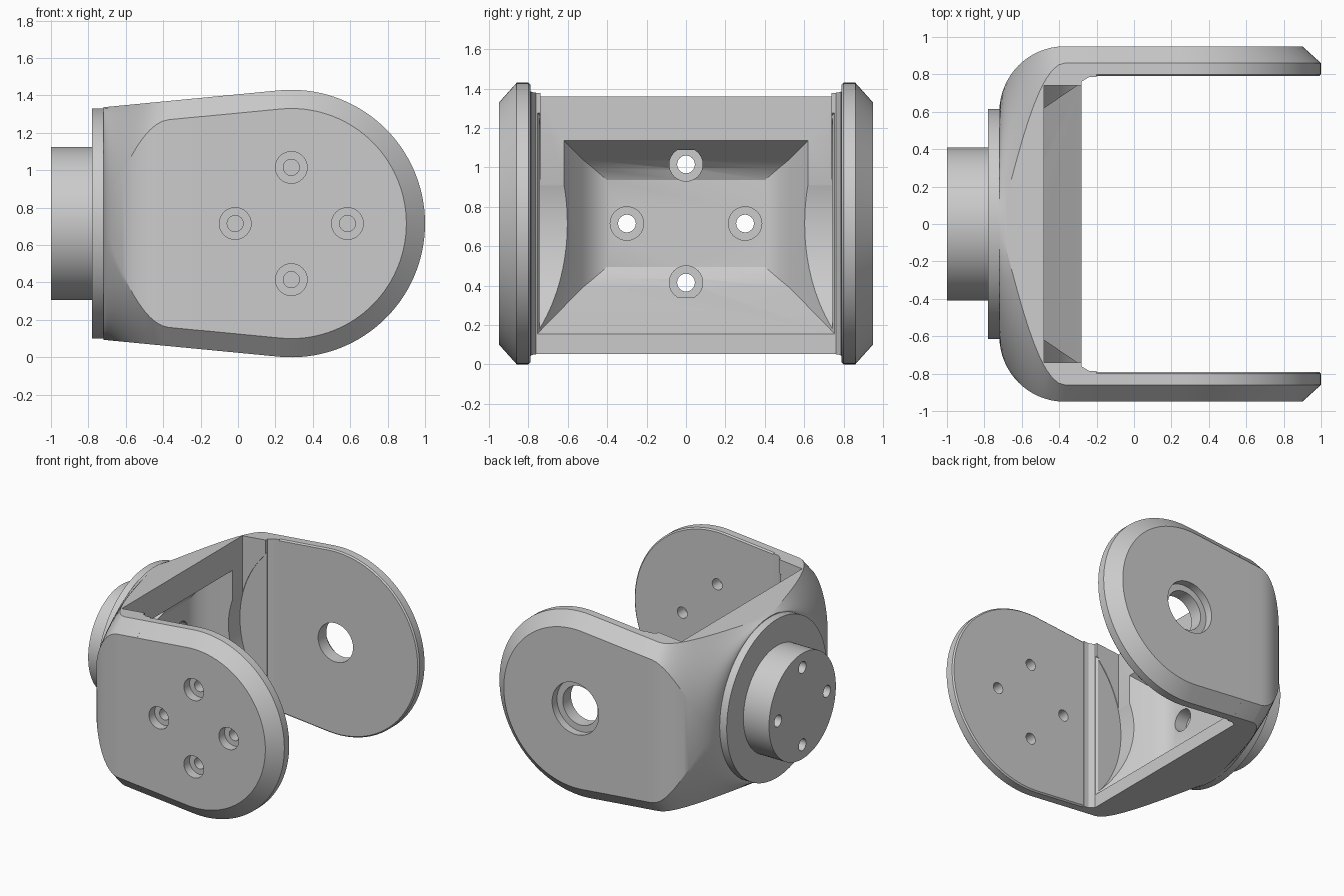
import bpy, bmesh
from math import sin, cos, tan, pi, radians, sqrt

if "Cube" in bpy.data.objects:
    bpy.data.objects.remove(bpy.data.objects["Cube"])

Z = 0.715      # height of the main axis
CX = 0.285     # pivot centre of the arms
R = 0.715      # arm end radius
TAPER = radians(5.5)
SEAM = -0.2    # where the arms leave the body


def loft(name, rings):
    """Closed solid through rings that share a point count."""
    bm = bmesh.new()
    vs = [[bm.verts.new(p) for p in ring] for ring in rings]
    n = len(vs[0])
    for a, b in zip(vs, vs[1:]):
        for i in range(n):
            bm.faces.new((a[i], a[(i + 1) % n], b[(i + 1) % n], b[i]))
    bm.faces.new(vs[0])
    bm.faces.new(vs[-1])
    bmesh.ops.recalc_face_normals(bm, faces=bm.faces)
    me = bpy.data.meshes.new(name)
    bm.to_mesh(me)
    bm.free()
    ob = bpy.data.objects.new(name, me)
    bpy.context.collection.objects.link(ob)
    return ob


def turned(name, axis, u, v, steps, n=64):
    """Solid of revolution along x or y; steps are (position, radius)."""
    rings = []
    for d, r in steps:
        pts = [(u + r * cos(2 * pi * i / n), v + r * sin(2 * pi * i / n)) for i in range(n)]
        rings.append([(d, p, q) if axis == 'x' else (p, d, q) for p, q in pts])
    return loft(name, rings)


def rect_loft(name, sections):
    """Sections are (x, half width, bottom, top)."""
    return loft(name, [[(x, -h, a), (x, h, a), (x, h, b), (x, -h, b)]
                       for x, h, a, b in sections])


def cut(ob, cutter):
    mod = ob.modifiers.new("cut", 'BOOLEAN')
    mod.operation = 'DIFFERENCE'
    mod.solver = 'EXACT'
    mod.object = cutter
    bpy.context.view_layer.objects.active = ob
    bpy.ops.object.modifier_apply(modifier=mod.name)


def drop(cutter):
    bpy.data.objects.remove(cutter, do_unlink=True)


def half_height(x, r=R):
    return r / cos(TAPER) - tan(TAPER) * (CX - x)


# Body: round at the flange, growing into the wide chamfered yoke
def body_ring(x, hy, k, n=12):
    hz = half_height(x)
    ry = 0.09 + (hy - 0.09) * k
    rz = 0.10 + (hz - 0.10) * k
    quarter = []
    for i in range(n + 1):
        a = pi / 2 * i / n
        f = i / n
        c = cos(a) * k + (1 - f) * (1 - k)
        s = sin(a) * k + f * (1 - k)
        quarter.append((hy - ry * (1 - c) + 1e-4, hz - rz * (1 - s) + 1e-4))
    flip = quarter[::-1]
    pts = quarter + [(-y, z) for y, z in flip] + [(-y, -z) for y, z in quarter] + [(y, -z) for y, z in flip]
    return [(x, y, Z + z) for y, z in pts]


rings = []
for i in range(17):
    a = pi / 2 * i / 16
    k = min(cos(a) ** 2, 0.97)
    rings.append(body_ring(-0.37 - 0.35 * cos(a), 0.60 + 0.35 * sin(a), k))
rings.append(body_ring(SEAM, 0.95, 0))
body = loft("yoke_body", rings)

# Mounting flange and stub
stub = turned("flange_and_stub", 'x', 0, Z,
              [(-1, 0.41), (-0.78, 0.41), (-0.78, 0.615), (-0.72, 0.615)], 96)

# Tapered pocket, open mouth, clearance for the swinging part and top relief
cutters = [
    rect_loft("mouth_cutter", [(-0.28, 0.762, -1, 3), (-0.24, 0.785, -1, 3), (-0.1, 0.79, -1, 3)]),
    rect_loft("pocket_cutter", [(x, h, Z - v, Z + v) for x, h, v in
              [(-0.70, 0.40, 0.22), (-0.67, 0.47, 0.28), (-0.62, 0.525, 0.325),
               (-0.27, 0.762, 0.567)]]),
    turned("clearance_cutter", 'y', CX, Z, [(-0.745, 0.79), (0.745, 0.79)], 128),
    rect_loft("top_relief_cutter", [(-0.48, 0.74, 0.9, 2), (-0.25, 0.74, 0.9, 2)]),
]
for c in cutters:
    cut(body, c)
    drop(c)

# Counterbored bolt holes through the stub
BOLTS = [(0.3, 0), (-0.3, 0), (0, 0.3), (0, -0.3)]
for u, v in BOLTS:
    c = turned("bolt_cutter", 'x', u, Z + v,
               [(-1.1, 0.045), (-0.80, 0.045), (-0.80, 0.085), (-0.55, 0.085)], 32)
    cut(body, c)
    cut(stub, c)
    drop(c)


# Arms: tapered plates with a round end and an outer chamfer
def arm_ring(y, r, n=64):
    h = half_height(SEAM, r)
    pts = [(SEAM, -h)]
    span = pi / 2 + TAPER
    for i in range(n + 1):
        a = -span + 2 * span * i / n
        pts.append((CX + r * cos(a), r * sin(a)))
    pts.append((SEAM, h))
    return [(x, y, Z + z) for x, z in pts]


def arm(name, side):
    return loft(name, [arm_ring(side * y, r) for y, r in
                       [(0.79, R - 0.01), (0.80, R), (0.86, R), (0.95, R - 0.10)]])


front_arm = arm("front_arm", -1)
back_arm = arm("back_arm", 1)

# Four small counterbored holes in front, one large bearing seat at the back
for u, v in BOLTS:
    c = turned("arm_bolt_cutter", 'y', CX + u, Z + v,
               [(-1.1, 0.085), (-0.88, 0.085), (-0.88, 0.043), (-0.7, 0.043)], 32)
    cut(front_arm, c)
    drop(c)
c = turned("bearing_cutter", 'y', CX, Z,
           [(0.7, 0.15), (0.89, 0.15), (0.89, 0.2), (1.1, 0.2)])
cut(back_arm, c)
drop(c)

# Smooth shading with crisp edges
for ob in (body, stub, front_arm, back_arm):
    bpy.ops.object.select_all(action='DESELECT')
    ob.select_set(True)
    bpy.context.view_layer.objects.active = ob
    bpy.ops.object.shade_smooth_by_angle(angle=radians(25))
